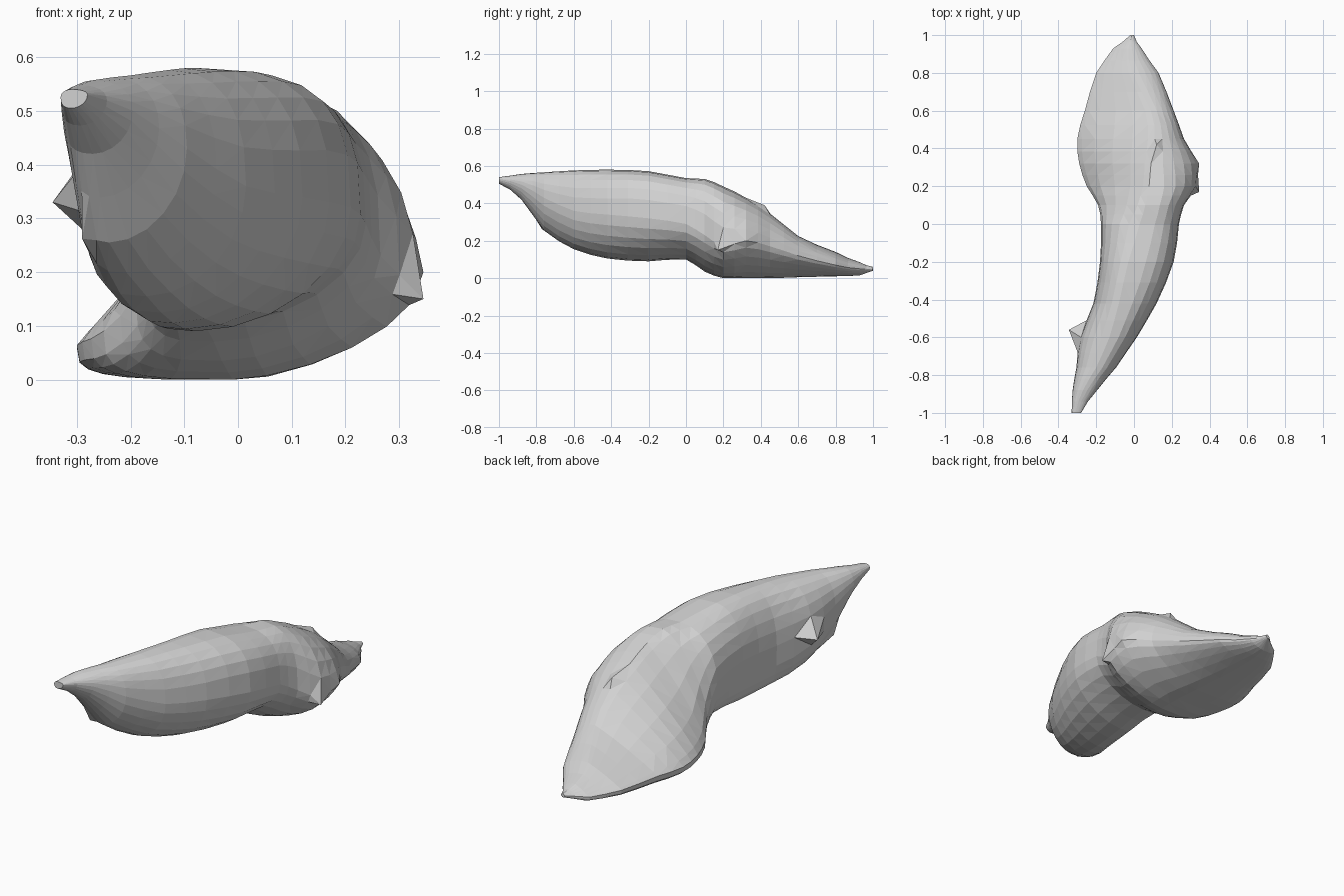
import bpy, bmesh, math
from mathutils import Vector

if "Cube" in bpy.data.objects:
    bpy.data.objects.remove(bpy.data.objects["Cube"])

# Cross-sections along y: y, left(x,z), top(x,z), right(x,z), bottom(x,z)
SECTIONS = [
    (-1.00, -.33, .525, -.31, .54, -.28, .53, -.31, .505),
    (-.88, -.325, .48, -.27, .557, -.195, .50, -.27, .42),
    (-.76, -.305, .42, -.20, .566, -.095, .43, -.24, .255),
    (-.60, -.285, .36, -.13, .576, .015, .36, -.17, .155),
    (-.42, -.215, .32, -.08, .58, .12, .34, -.12, .105),
    (-.20, -.18, .32, -.03, .572, .21, .32, -.08, .09),
    (0.00, -.175, .28, .03, .535, .238, .29, -.06, .10),
    (.10, -.19, .16, .06, .53, .265, .23, -.03, .035),
    (.20, -.25, .09, .08, .49, .333, .17, -.01, .00),
    (.32, -.29, .07, .09, .43, .335, .20, -.01, .00),
    (.45, -.30, .06, .11, .345, .265, .17, -.02, .00),
    (.60, -.26, .06, .09, .225, .21, .12, -.04, .005),
    (.80, -.20, .05, -.01, .14, .13, .07, -.05, .01),
    (.93, -.11, .04, -.03, .085, .04, .05, -.04, .015),
    (1.00, -.02, .05, -.01, .06, 0.0, .05, -.01, .04),
]
# Small pointed nubs pulled out of the surface
NUBS = [(-.345, -.56, .33), (.345, .17, .15), (.345, .32, .20),
        (.12, .42, .39), (-.29, -.77, .262)]
QUARTER = 6  # points per quarter of a ring


def spline(a, b, c, d, t):
    """Smooth blend between sections b and c, limited to their range."""
    out = []
    for p, q, r, s in zip(a, b, c, d):
        v = .5 * (2*q + (r-p)*t + (2*p-5*q+4*r-s)*t*t + (3*q-p-3*r+s)*t**3)
        out.append(min(max(v, min(q, r) - .004), max(q, r) + .004))
    out[0] = b[0] + (c[0] - b[0]) * t
    return out


def ramp(y, y0, y1, v0, v1):
    """Value going from v0 at y0 to v1 at y1."""
    return v0 + (v1 - v0) * min(max((y - y0) / (y1 - y0), 0), 1)


def ring(s):
    """Closed ring through the four extreme points; exponent below 1 is boxy,
    2 is a straight slope."""
    y, lx, lz, tx, tz, rx, rz, bx, bz = s
    top_left = ramp(y, 0, .22, .95, 1.8)
    top_right = ramp(y, .08, .32, .7, 1.0) if y > -.4 else ramp(y, -.9, -.4, .9, .75)
    low_left = ramp(y, -.8, -.5, .8, .55)
    low_right = ramp(y, 0, .2, 1.05, 1.25)
    quarters = [((rx, rz), (tx, tz), top_right), ((lx, lz), (tx, tz), top_left),
                ((lx, lz), (bx, bz), low_left), ((rx, rz), (bx, bz), low_right)]
    pts = []
    for k, (side, pole, e) in enumerate(quarters):
        for i in range(QUARTER):
            a = i / QUARTER * math.pi / 2
            if k % 2:
                a = math.pi / 2 - a
            c, n = max(math.cos(a), 0) ** e, max(math.sin(a), 0) ** e
            pts.append((pole[0] + (side[0] - pole[0]) * c, y,
                        max(0, side[1] + (pole[1] - side[1]) * n)))
    return pts


# Curved body, lofted through the sections
bm = bmesh.new()
rows = []
last = len(SECTIONS) - 1
for i in range(last):
    a, b = SECTIONS[max(i - 1, 0)], SECTIONS[i]
    c, d = SECTIONS[i + 1], SECTIONS[min(i + 2, last)]
    for t in (0, .5):
        rows.append(ring(spline(a, b, c, d, t)))
rows.append(ring(SECTIONS[last]))
loops = [[bm.verts.new(p) for p in r] for r in rows]
for r0, r1 in zip(loops, loops[1:]):
    n = len(r0)
    for j in range(n):
        bm.faces.new((r0[j], r0[(j + 1) % n], r1[(j + 1) % n], r1[j]))
bm.faces.new(loops[0])
bm.faces.new(loops[-1])

# Nubs: pull the nearest point outwards
for nub in NUBS:
    target = Vector(nub)
    v = min(bm.verts, key=lambda q: (q.co - target).length)
    v.co = target

bmesh.ops.triangulate(bm, faces=bm.faces[:])
bmesh.ops.recalc_face_normals(bm, faces=bm.faces[:])
mesh = bpy.data.meshes.new("curved_body")
bm.to_mesh(mesh)
bm.free()

# Plain grey, flat faces
grey = bpy.data.materials.new("light grey")
grey.diffuse_color = (.65, .65, .65, 1)
grey.use_nodes = True
grey.node_tree.nodes["Principled BSDF"].inputs["Base Color"].default_value = grey.diffuse_color
mesh.materials.append(grey)
body = bpy.data.objects.new("curved_body", mesh)
bpy.context.collection.objects.link(body)
